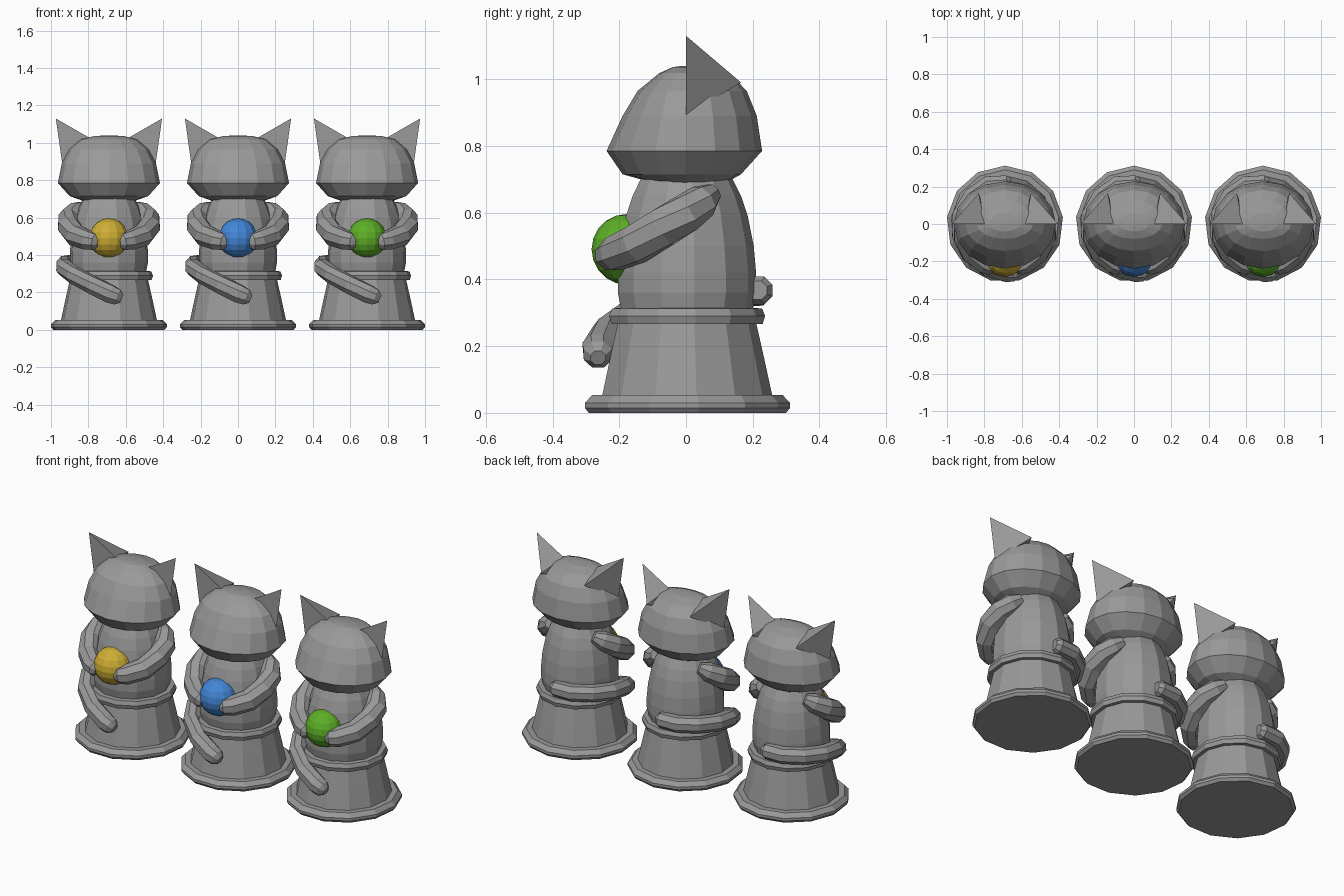
import bpy, bmesh, math
from mathutils import Vector

if "Cube" in bpy.data.objects:
    bpy.data.objects.remove(bpy.data.objects["Cube"])


def material(name, rgb):
    m = bpy.data.materials.new(name)
    m.diffuse_color = (*rgb, 1)
    m.use_nodes = True
    m.node_tree.nodes["Principled BSDF"].inputs["Base Color"].default_value = m.diffuse_color
    return m


GREY = material("stone_grey", (0.32, 0.32, 0.32))
BALLS = {"yellow": material("yellow", (0.62, 0.42, 0.035)),
         "blue": material("blue", (0.055, 0.24, 0.68)),
         "green": material("green", (0.11, 0.43, 0.02))}


def finish(bm, name, mat):
    bmesh.ops.recalc_face_normals(bm, faces=bm.faces)
    me = bpy.data.meshes.new(name)
    bm.to_mesh(me)
    bm.free()
    me.materials.append(mat)
    return me


def skin(name, rings):
    """Join rings of points with quads and cap both ends."""
    bm = bmesh.new()
    loops = [[bm.verts.new(p) for p in ring] for ring in rings]
    n = len(loops[0])
    for a, b in zip(loops, loops[1:]):
        for i in range(n):
            j = (i + 1) % n
            bm.faces.new((a[i], a[j], b[j], b[i]))
    bm.faces.new(loops[0])
    bm.faces.new(loops[-1])
    return finish(bm, name, GREY)


def lathe(name, profile, n=13):
    """Profile of (radius, z), one corner pointing to the back."""
    angles = [math.pi / 2 + math.tau * i / n for i in range(n)]
    return skin(name, [[(r * math.cos(a), r * math.sin(a), z) for a in angles]
                       for r, z in profile])


def tube(name, path, n=8):
    """Sweep an octagon along (x, y, z, radius) points."""
    pts = [Vector(p[:3]) for p in path]
    rings = []
    for i, p in enumerate(pts):
        t = (pts[min(i + 1, len(pts) - 1)] - pts[max(i - 1, 0)]).normalized()
        side = t.cross(Vector((0, 0, 1))).normalized()
        up = side.cross(t)
        rings.append([p + path[i][3] * (side * math.cos(a) + up * math.sin(a))
                      for a in (math.tau * (k + 0.5) / n for k in range(n))])
    return skin(name, rings)


def mirrored(me, name):
    bm = bmesh.new()
    bm.from_mesh(me)
    for v in bm.verts:
        v.co.x *= -1
    return finish(bm, name, GREY)


# Plinth, skirt, belt and torso
parts = [
    lathe("plinth", [(0.30, 0), (0.312, 0.015), (0.312, 0.03), (0.29, 0.053), (0.25, 0.053)]),
    lathe("lower_body", [(0.26, 0.045), (0.235, 0.16), (0.208, 0.28)]),
    lathe("belt", [(0.2, 0.265), (0.23, 0.267), (0.237, 0.29), (0.228, 0.313), (0.19, 0.315)]),
    lathe("torso", [(0.2, 0.31), (0.21, 0.36), (0.21, 0.42), (0.203, 0.5), (0.185, 0.59),
                    (0.165, 0.65), (0.14, 0.7), (0.1, 0.74)]),
]

# Head: rings of (z, half width, front y, back y)
head = [(0.69, 0.14, -0.10, 0.12), (0.715, 0.21, -0.19, 0.165), (0.785, 0.273, -0.238, 0.228),
        (0.89, 0.252, -0.19, 0.212), (0.965, 0.212, -0.145, 0.182), (1.018, 0.15, -0.08, 0.13),
        (1.036, 0.08, -0.04, 0.06), (1.04, 0.01, -0.01, 0.01)]
rings = []
for z, rx, yf, yb in head:
    ring = []
    for i in range(16):
        a = math.tau * i / 16
        s = math.sin(a)
        ring.append((rx * math.cos(a), s * (yb if s > 0 else -yf), z))
    rings.append(ring)
parts.append(skin("head", rings))

# Ears: pyramids with a flat front
bm = bmesh.new()
tip, inner, outer, back, core = [bm.verts.new(p) for p in (
    (0.284, 0, 1.13), (0.11, 0, 1.03), (0.25, 0, 0.89), (0.14, 0.165, 0.99), (0.1, 0.03, 0.92))]
for f in ((tip, inner, outer), (tip, back, inner), (tip, outer, back),
          (inner, core, outer), (inner, back, core), (outer, core, back)):
    bm.faces.new(f)
ear = finish(bm, "ear_right", GREY)
parts += [ear, mirrored(ear, "ear_left")]

# Arms reaching round to the ball
arm = tube("arm_right", [(0.14, 0.08, 0.66, 0.03), (0.175, 0.05, 0.635, 0.052),
                         (0.212, 0.0, 0.598, 0.06), (0.215, -0.07, 0.555, 0.062),
                         (0.18, -0.15, 0.505, 0.06), (0.11, -0.215, 0.477, 0.054),
                         (0.075, -0.232, 0.47, 0.046), (0.055, -0.238, 0.467, 0.025)])
parts += [arm, mirrored(arm, "arm_left")]

# Tail winding from the back round the left side to the front
parts.append(tube("tail", [(0.03, 0.215, 0.367, 0.03), (0.01, 0.218, 0.367, 0.045),
                           (-0.09, 0.213, 0.365, 0.047), (-0.18, 0.15, 0.36, 0.047),
                           (-0.236, 0.05, 0.35, 0.048), (-0.238, -0.06, 0.332, 0.048),
                           (-0.19, -0.16, 0.295, 0.048), (-0.09, -0.235, 0.24, 0.05),
                           (0.01, -0.262, 0.19, 0.052), (0.045, -0.264, 0.175, 0.046),
                           (0.068, -0.264, 0.165, 0.024)]))

# Three figures, each holding a ball of its own colour
for k, (colour, mat) in enumerate(BALLS.items()):
    bm = bmesh.new()
    bmesh.ops.create_uvsphere(bm, u_segments=14, v_segments=10, radius=0.106)
    bmesh.ops.translate(bm, verts=bm.verts, vec=(0, -0.177, 0.49))
    ball = finish(bm, "ball", mat)
    for me in parts + [ball]:
        ob = bpy.data.objects.new(f"{colour}_cat_{me.name.split('.')[0]}", me)
        ob.location.x = (k - 1) * 0.69
        bpy.context.collection.objects.link(ob)
